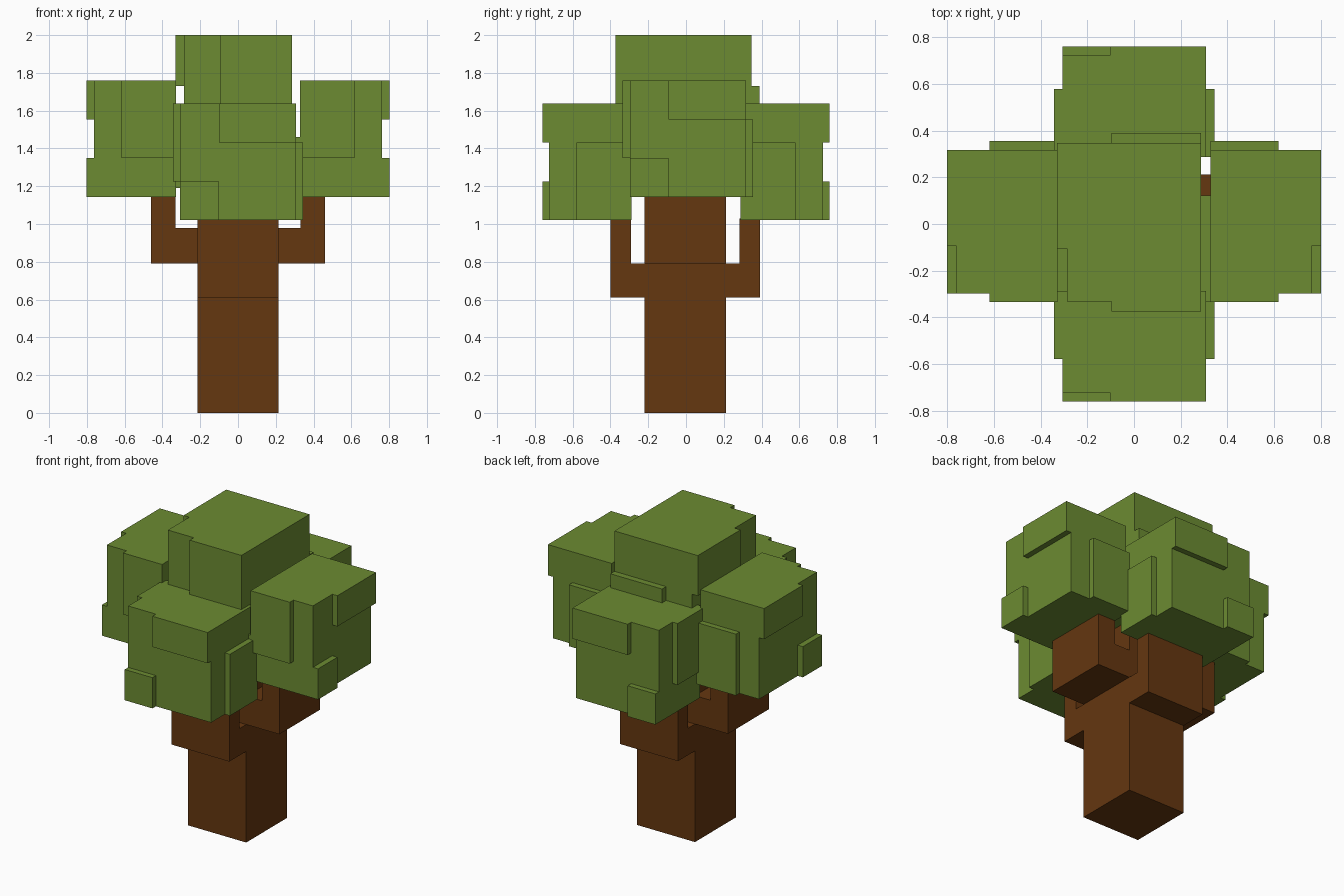
import bpy, bmesh
from mathutils import Matrix, Vector

if "Cube" in bpy.data.objects:
    bpy.data.objects.remove(bpy.data.objects["Cube"])


def material(name, rgb):
    m = bpy.data.materials.new(name)
    m.diffuse_color = (*rgb, 1)
    m.use_nodes = True
    m.node_tree.nodes["Principled BSDF"].inputs["Base Color"].default_value = m.diffuse_color
    return m


BARK = material("bark", (0.13, 0.038, 0.005))
LEAF = material("leaf", (0.15, 0.26, 0.032))


def boxes(name, ranges, mat):
    """One object from boxes given as ((x0, x1), (y0, y1), (z0, z1))."""
    bm = bmesh.new()
    for r in ranges:
        r = [sorted(a) for a in r]
        centre = Vector([(a + b) / 2 for a, b in r])
        size = [b - a for a, b in r]
        bmesh.ops.create_cube(bm, size=1, matrix=Matrix.Translation(centre) @ Matrix.Diagonal((*size, 1)))
    me = bpy.data.meshes.new(name)
    bm.to_mesh(me)
    bm.free()
    me.materials.append(mat)
    ob = bpy.data.objects.new(name, me)
    bpy.context.collection.objects.link(ob)
    return ob


def leaf_block(name, axis, inner, outer, u0, u1, z0, z1, pad, inner_pad=False):
    """Leaf cube with raised pads on a grid of thirds; axis is its outward axis."""
    s = 1 if outer > inner else -1
    third = lambda a, b, n: a + (b - a) * n / 3
    um, zl, zh = third(u0, u1, 1), third(z0, z1, 1), third(z0, z1, 2)
    dm = third(inner, outer, 2)
    face = (outer, outer + s * pad)
    parts = [
        ((inner, outer), (u0, u1), (z0, z1)),          # core
        (face, (um, u1), (zh, z1)),                    # outer upper pad
        (face, (u0, um), (z0, zl)),                    # outer lower pad
        ((inner, dm), (u0 - pad, u0), (zl, z1)),       # side pads
        ((inner, dm), (u1, u1 + pad), (z0, zh)),
    ]
    if inner_pad:
        parts.append(((inner - s * pad, inner), (u0, third(u0, u1, 2)), (z0, zl)))
    if axis == "y":
        parts = [(u, d, z) for d, u, z in parts]
    return boxes(name, parts, LEAF)


# Trunk
T = (-0.215, 0.215)
TY = (-0.22, 0.212)
boxes("trunk", [(T, TY, (0, 1.22))], BARK)

# Elbow branches and side leaf blocks
for s, side in ((1, "right"), (-1, "left")):
    boxes(side + "_branch", [((s * 0.215, s * 0.46), TY, (0.79, 0.98)),
                             ((s * 0.33, s * 0.46), TY, (0.98, 1.15))], BARK)
    leaf_block(side + "_leaves", "x", s * 0.328, s * 0.763, -0.297, 0.317, 1.143, 1.76, 0.038)

for s, side in ((1, "back"), (-1, "front")):
    root = TY[1] if s > 0 else TY[0]
    o = -0.004
    boxes(side + "_branch", [(T, (root, s * 0.395 + o), (0.61, 0.79)),
                             (T, (s * 0.288 + o, s * 0.395 + o), (0.79, 1.03))], BARK)
    leaf_block(side + "_leaves", "y", s * 0.288, s * 0.724, -0.306, 0.308, 1.02, 1.637, 0.037)

# Crown block
leaf_block("crown_leaves", "x", 0.287, -0.287, -0.331, 0.347, 1.19, 2.0, 0.043, True)
